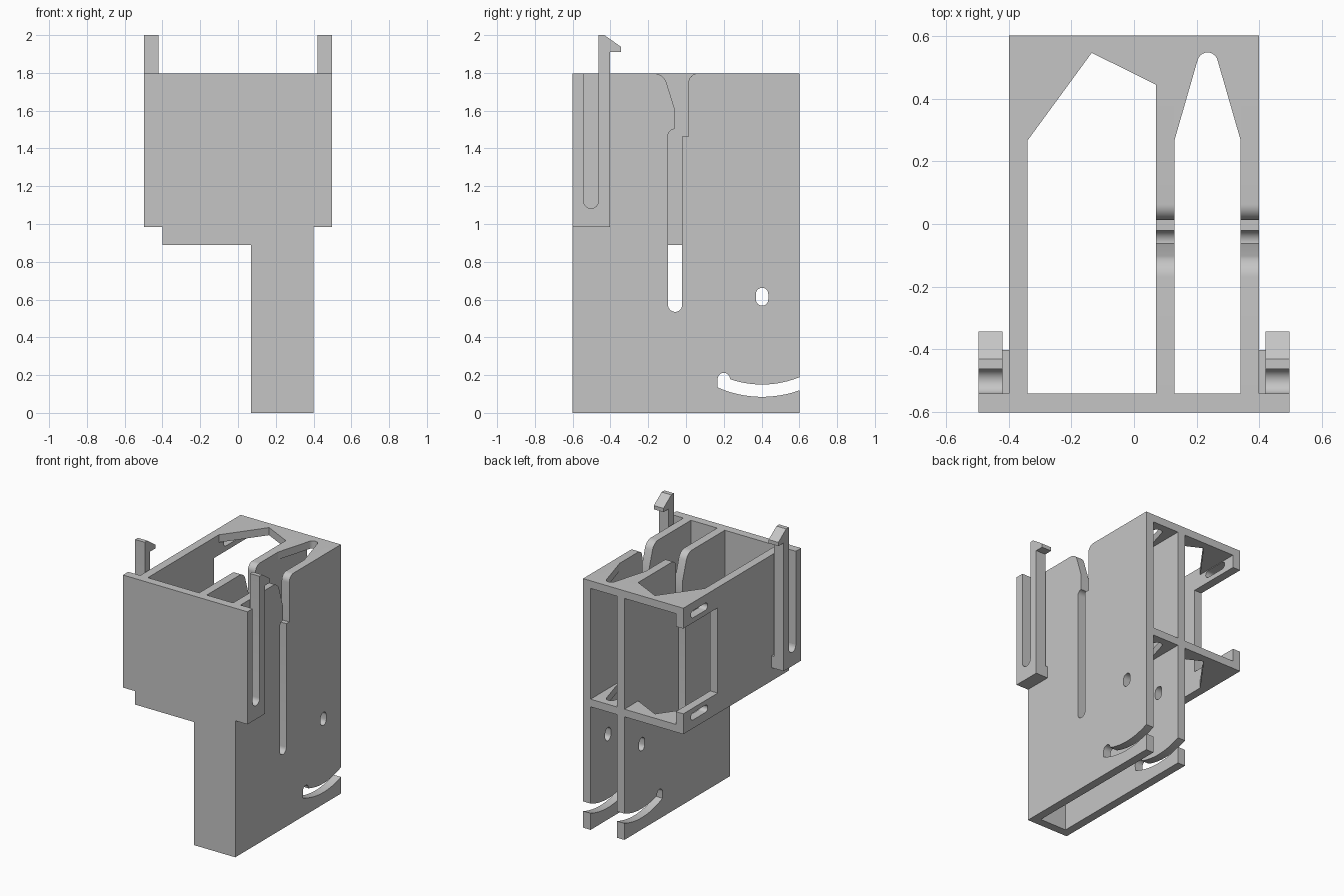
import bpy, bmesh, math
from mathutils import Matrix

cube = bpy.data.objects.get("Cube")
if cube:
    bpy.data.objects.remove(cube, do_unlink=True)

grey = bpy.data.materials.new("plain grey")
grey.use_nodes = True
GREY = (0.56, 0.56, 0.56, 1)
grey.diffuse_color = GREY
grey.node_tree.nodes["Principled BSDF"].inputs["Base Color"].default_value = GREY

# Directions: (profile u, profile v, extrusion) mapped to the model's axes
SIDE = Matrix(((0, 0, 1), (1, 0, 0), (0, 1, 0)))
FRONT = Matrix(((1, 0, 0), (0, 0, -1), (0, 1, 0)))
FLAT = Matrix.Identity(3)
parts = []


def arc(cu, cv, r, start, end, n=12):
    angles = [math.radians(start + (end - start) * i / n) for i in range(n + 1)]
    return [(cu + r * math.cos(a), cv + r * math.sin(a)) for a in angles]


def rect(u0, u1, v0, v1):
    return [(u0, v0), (u1, v0), (u1, v1), (u0, v1)]


def plate(name, loops, lo, hi, axes):
    """Extrude a filled outline, with optional hole outlines, from lo to hi."""
    curve = bpy.data.curves.new(name, 'CURVE')
    curve.dimensions = '2D'
    curve.fill_mode = 'BOTH'
    curve.extrude = (hi - lo) / 2
    for loop in loops:
        spline = curve.splines.new('POLY')
        spline.points.add(len(loop) - 1)
        for point, (u, v) in zip(spline.points, loop):
            point.co = (u, v, 0, 1)
        spline.use_cyclic_u = True
    temp = bpy.data.objects.new(name + " outline", curve)
    bpy.context.collection.objects.link(temp)
    graph = bpy.context.evaluated_depsgraph_get()
    mesh = bpy.data.meshes.new_from_object(temp.evaluated_get(graph))
    bpy.data.objects.remove(temp, do_unlink=True)
    bpy.data.curves.remove(curve)
    bm = bmesh.new()
    bm.from_mesh(mesh)
    bmesh.ops.translate(bm, verts=bm.verts, vec=(0, 0, (lo + hi) / 2))
    bmesh.ops.transform(bm, matrix=axes.to_4x4(), verts=bm.verts)
    bmesh.ops.remove_doubles(bm, verts=bm.verts, dist=0.0001)
    bmesh.ops.recalc_face_normals(bm, faces=bm.faces)
    bm.to_mesh(mesh)
    bm.free()
    mesh.name = name
    mesh.materials.clear()
    mesh.materials.append(grey)
    obj = bpy.data.objects.new(name, mesh)
    bpy.context.collection.objects.link(obj)
    parts.append(obj)


TOP, SHELF, EAR = 1.797, 0.888, 0.985
INNER, BACK = -0.542, 0.602

# Front panel with wide ears and a narrow leg
plate("front_panel", [[(0.07, 0), (0.4, 0), (0.4, EAR), (0.497, EAR), (0.497, TOP),
                       (-0.497, TOP), (-0.497, EAR), (-0.4, EAR), (-0.4, SHELF),
                       (0.07, SHELF)]], -INNER, BACK, FRONT)

# Two tall walls: curved track open at the back, funnel slot open at the top
track = (arc(0.403, 0.67, 0.585, -70.1, -113.7) + arc(0.2, 0.18, 0.0325, 180, 0)
         + arc(0.403, 0.67, 0.52, -109.1, -67.5))
funnel = (arc(0.063, TOP - 0.05, 0.05, 90, 180) + [(0.013, 1.463), (-0.02, 1.463)]
          + arc(-0.0575, 0.572, 0.0375, 0, -180)
          + arc(-0.06, 1.467, 0.035, 180, 90) + [(-0.06, 1.61)]
          + arc(-0.17, TOP - 0.07, 0.07, 15, 90))
tall = [(INNER, 0), (BACK, 0)] + track + [(BACK, TOP)] + funnel + [(INNER, TOP)]
pin_hole = arc(0.403, 0.63, 0.0325, 0, 180) + arc(0.403, 0.6, 0.0325, 180, 360)
for name, x in (("middle_wall", 0.07), ("left_wall", 0.34)):
    plate(name, [tall, pin_hole], x, x + 0.06, SIDE)

# Short wall with a window open at the back and two slots
short = [(INNER, SHELF), (BACK, SHELF), (BACK, 1.035), (0.21, 1.035),
         (0.21, 1.65), (BACK, 1.65), (BACK, TOP), (INNER, TOP)]
slots = [arc(0.49, z, 0.026, -90, 90) + arc(0.35, z, 0.026, 90, 270)
         for z in (0.975, 1.712)]
plate("right_wall", [short] + slots, -0.4, -0.34, SIDE)

# Top and bottom bridges between the walls, notched towards the front
wide_notch = [(-0.34, 0.267), (-0.135, 0.547), (0.07, 0.445), (0.07, BACK), (-0.34, BACK)]
narrow_notch = ([(0.13, 0.27)] + arc(0.235, 0.515, 0.033, 165, 15)
                + [(0.34, 0.27), (0.34, BACK), (0.13, BACK)])
for level, z in (("bottom", SHELF), ("top", TOP - 0.055)):
    plate(level + "_wide_bridge", [wide_notch], z, z + 0.055, FLAT)
    plate(level + "_narrow_bridge", [narrow_notch], z, z + 0.055, FLAT)

# Springy hooked arms on both sides, joined to the walls at the foot
hook = ([(INNER, EAR), (-0.402, EAR), (-0.402, 1.91), (-0.343, 1.91), (-0.343, 1.937),
         (-0.432, 2), (-0.463, 2)] + arc(-0.5025, 1.122, 0.0395, 0, -180))
for side, sign in (("left", 1), ("right", -1)):
    for name, loop, a, b in (("hook_arm", hook, 0.42, 0.497),
                             ("arm_foot", rect(INNER, -0.402, EAR, 1.07), 0.4, 0.42)):
        lo, hi = sorted((a * sign, b * sign))
        plate(side + "_" + name, [loop], lo, hi, SIDE)

# Smooth the rounded slots, keep corners sharp
bpy.ops.object.select_all(action='DESELECT')
for obj in parts:
    obj.select_set(True)
bpy.context.view_layer.objects.active = parts[0]
bpy.ops.object.shade_smooth_by_angle(angle=math.radians(30))
